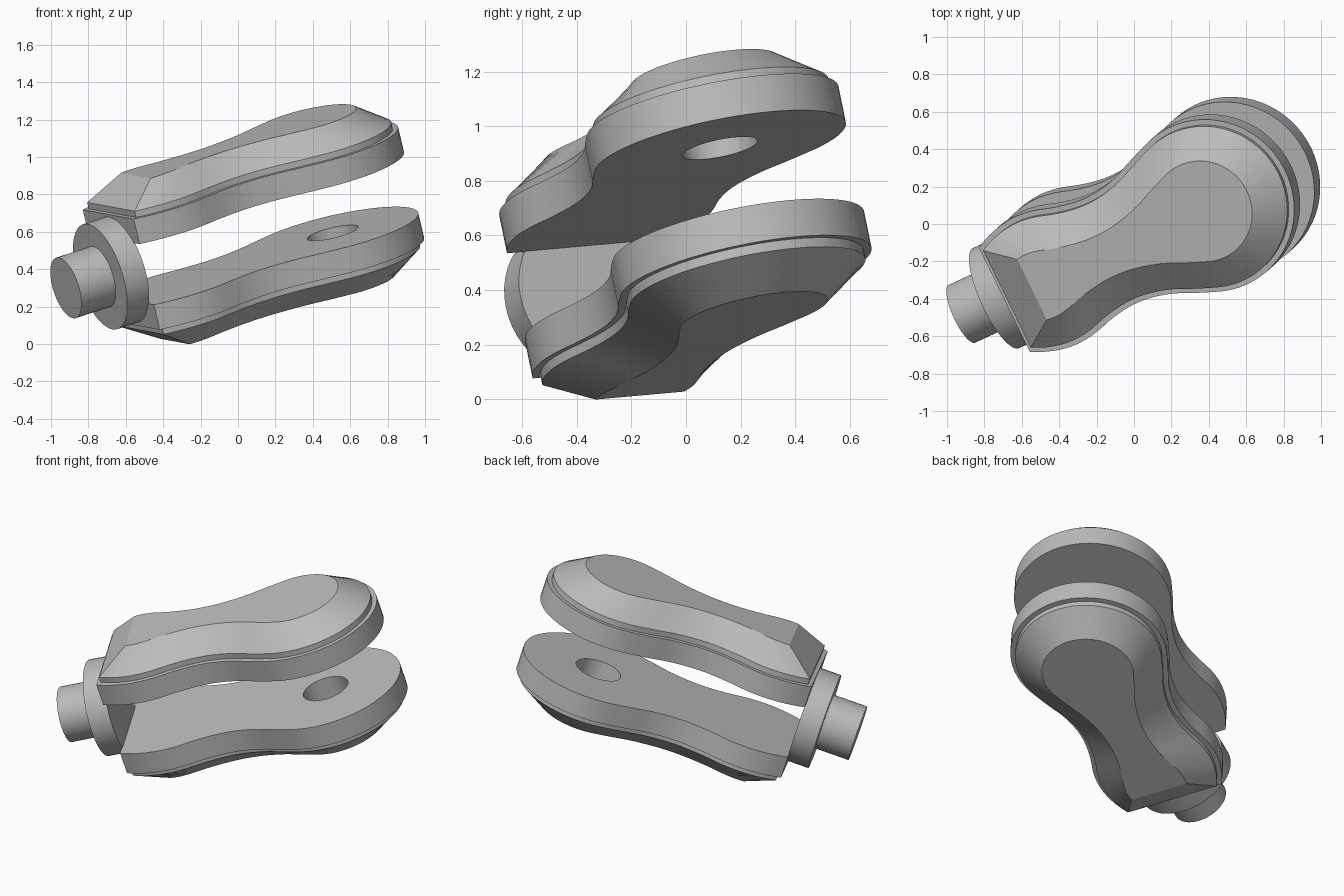
import bpy, bmesh, math
from mathutils import Matrix, Vector

if "Cube" in bpy.data.objects:
    bpy.data.objects.remove(bpy.data.objects["Cube"], do_unlink=True)

grey = bpy.data.materials.new("plain_grey")
grey.use_nodes = True
colour = (0.5, 0.5, 0.5, 1)
grey.diffuse_color = colour
grey.node_tree.nodes["Principled BSDF"].inputs["Base Color"].default_value = colour

# Tilted frame: local x runs from shaft to plate tips, local z is the plate normal
normal = Vector((-0.235, -0.205, 1)).normalized()
along = Vector((1, 0.46, 0.329))
along = (along - normal * along.dot(normal)).normalized()
side = normal.cross(along)
frame = Matrix((along, side, normal)).transposed().to_4x4()
frame.translation = (-0.92, -0.48, 0.30)

TIP, TIP_R, HOLE_R = 1.595, 0.47, 0.14


def add_object(name, bm):
    bmesh.ops.recalc_face_normals(bm, faces=bm.faces)
    mesh = bpy.data.meshes.new(name)
    bm.to_mesh(mesh)
    bm.free()
    mesh.materials.append(grey)
    ob = bpy.data.objects.new(name, mesh)
    bpy.context.collection.objects.link(ob)
    ob.matrix_world = frame
    return ob


def finish(ob):
    bpy.ops.object.select_all(action='DESELECT')
    bpy.context.view_layer.objects.active = ob
    ob.select_set(True)
    if ob.modifiers:
        bpy.ops.object.convert(target='MESH')
    bpy.ops.object.shade_smooth_by_angle(angle=math.radians(25))


def cylinder(name, radius, length, place):
    bm = bmesh.new()
    bmesh.ops.create_cone(bm, cap_ends=True, segments=48, radius1=radius,
                          radius2=radius, depth=length, matrix=place)
    return add_object(name, bm)


# Half outline of a plate: flared root, waist, round tip
def half_outline():
    knots = [(0.1, 0.17), (0.22, 0.24), (0.33, 0.306), (0.45, 0.357), (0.58, 0.38),
             (0.7, 0.37), (0.82, 0.337), (0.95, 0.315), (1.07, 0.318), (1.2, 0.348),
             (1.3, 0.39)]
    arc = [math.radians(a) for a in range(112, -1, -8)]
    knots += [(TIP + TIP_R * math.cos(a), TIP_R * math.sin(a)) for a in arc]
    pts = [Vector(k) for k in knots]
    pts.append(Vector((pts[-2].x, -pts[-2].y)))
    path = []
    for a, b, c, d in zip(pts, pts[1:], pts[2:], pts[3:]):
        for i in range(6):
            t = i / 6
            path.append(0.5 * (2 * b + (c - a) * t + (2 * a - 5 * b + 4 * c - d) * t * t
                               + (3 * b - a - 3 * c + d) * t ** 3))
    path.append(pts[-2])
    return path


# Inset the outline, cut it square at the root and resample it evenly
def ring(inset, root, count=44):
    path = half_outline()
    moved = []
    for i, p in enumerate(path):
        nxt = path[i + 1] if i + 1 < len(path) else Vector((path[i - 1].x, -path[i - 1].y))
        d = (nxt - path[max(i - 1, 0)]).normalized()
        moved.append(p + Vector((d.y, -d.x)) * inset)
    k = next(i for i, p in enumerate(moved) if p.x > root)
    a, b = moved[k - 1], moved[k]
    moved = [a.lerp(b, (root - a.x) / (b.x - a.x))] + moved[k:]
    dist = [0]
    for p, q in zip(moved, moved[1:]):
        dist.append(dist[-1] + (q - p).length)
    half, j = [], 0
    for i in range(count + 1):
        s = dist[-1] * i / count
        while j < len(dist) - 2 and dist[j + 1] <= s:
            j += 1
        half.append(moved[j].lerp(moved[j + 1], (s - dist[j]) / (dist[j + 1] - dist[j])))
    half[-1].y = 0
    return half + [Vector((p.x, -p.y)) for p in reversed(half[:-1])]


# Plates: flange, step, thin wall, wide bevel, flat outer face
layers = [(0, 0.34, 0.17), (0, 0.34, 0.31), (0.03, 0.365, 0.31),
          (0.03, 0.365, 0.345), (0.195, 0.55, 0.465)]
bm = bmesh.new()
loops = [[bm.verts.new((p.x, p.y, z)) for p in ring(inset, root)] for inset, root, z in layers]
for low, high in zip(loops, loops[1:]):
    n = len(low)
    for i in range(n):
        j = (i + 1) % n
        bm.faces.new((low[i], low[j], high[j], high[i]))
bm.faces.new(loops[0])
bm.faces.new(loops[-1])
plates = add_object("fork_plates", bm)

# Blind pin hole on the inner faces
cutter = cylinder("hole_cutter", HOLE_R, 0.24, Matrix.Translation((TIP, 0, 0.21)))
cutter.hide_render = True
cut = plates.modifiers.new("pin_hole", 'BOOLEAN')
cut.operation = 'DIFFERENCE'
cut.solver = 'EXACT'
cut.object = cutter
mirror = plates.modifiers.new("second_plate", 'MIRROR')
mirror.use_axis = (False, False, True)
mirror.use_mirror_merge = False
finish(plates)
bpy.data.objects.remove(cutter, do_unlink=True)

# Collar disc and shaft
turn = Matrix.Rotation(math.pi / 2, 4, 'Y')
for name, radius, start, end in (("collar_disc", 0.295, 0.21, 0.345), ("shaft", 0.17, 0, 0.23)):
    finish(cylinder(name, radius, end - start,
                    Matrix.Translation(((start + end) / 2, 0, 0)) @ turn))
